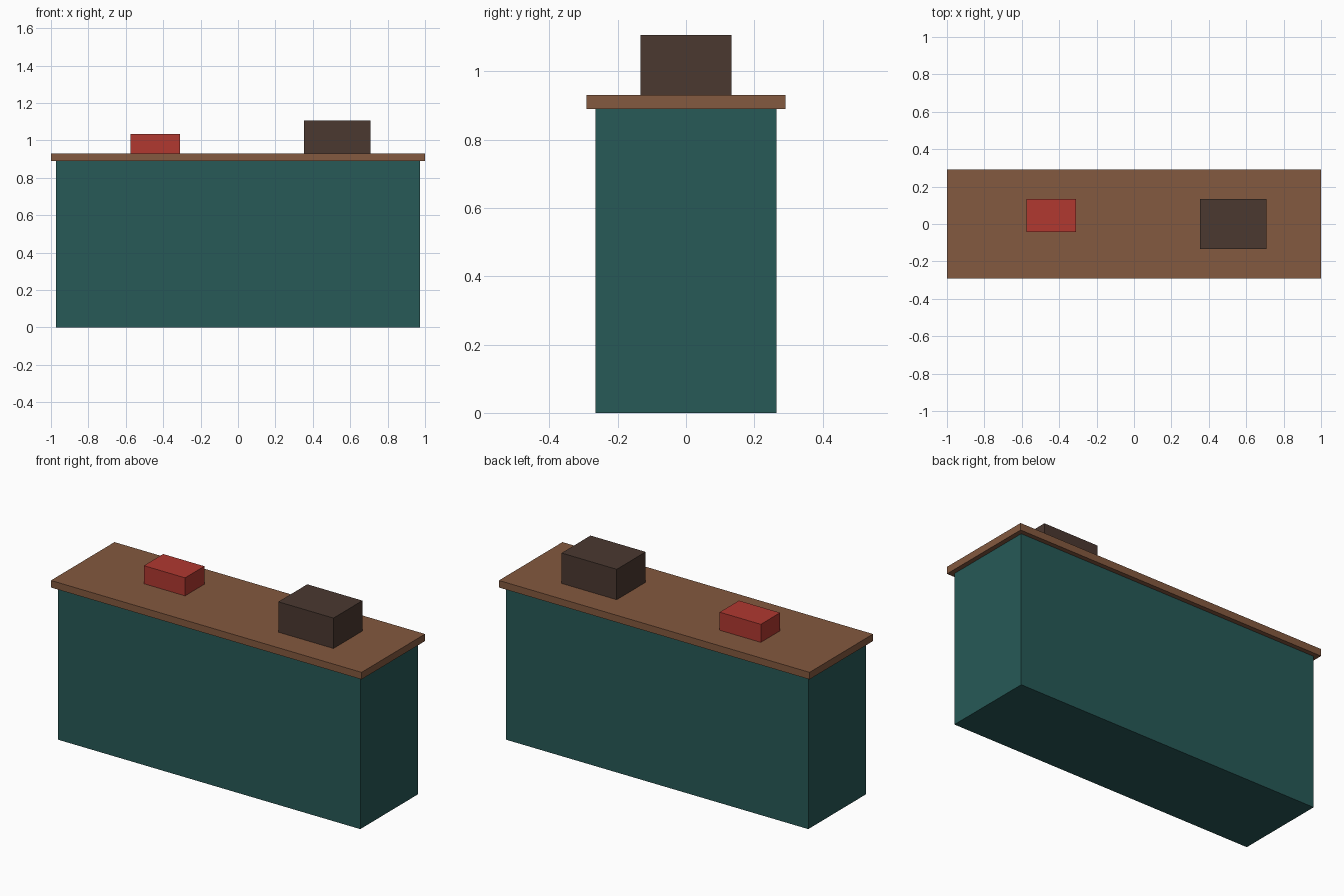
import bpy

if "Cube" in bpy.data.objects:
    bpy.data.objects.remove(bpy.data.objects["Cube"])


def material(name, rgb):
    mat = bpy.data.materials.new(name)
    mat.diffuse_color = (*rgb, 1)
    mat.use_nodes = True
    mat.node_tree.nodes["Principled BSDF"].inputs["Base Color"].default_value = mat.diffuse_color
    return mat


def box(name, low, high, mat):
    """Box spanning two opposite corners."""
    bpy.ops.mesh.primitive_cube_add(size=1)
    obj = bpy.context.object
    obj.name = name
    obj.location = [(a + b) / 2 for a, b in zip(low, high)]
    obj.scale = [b - a for a, b in zip(low, high)]
    bpy.ops.object.transform_apply(location=False, rotation=False, scale=True)
    obj.data.materials.append(mat)
    return obj


teal = material("teal_paint", (0.02, 0.10, 0.095))
wood = material("brown_wood", (0.23, 0.10, 0.05))
dark = material("dark_brown", (0.07, 0.04, 0.03))
red = material("red", (0.44, 0.04, 0.03))

# Counter base and overhanging top
box("counter_base", (-0.973, -0.265, 0), (0.973, 0.265, 0.889), teal)
box("counter_top", (-1, -0.292, 0.889), (1, 0.292, 0.93), wood)

# Boxes standing on the counter
box("large_dark_box", (0.353, -0.133, 0.93), (0.708, 0.133, 1.107), dark)
box("small_red_box", (-0.575, -0.044, 0.93), (-0.31, 0.133, 1.035), red)
